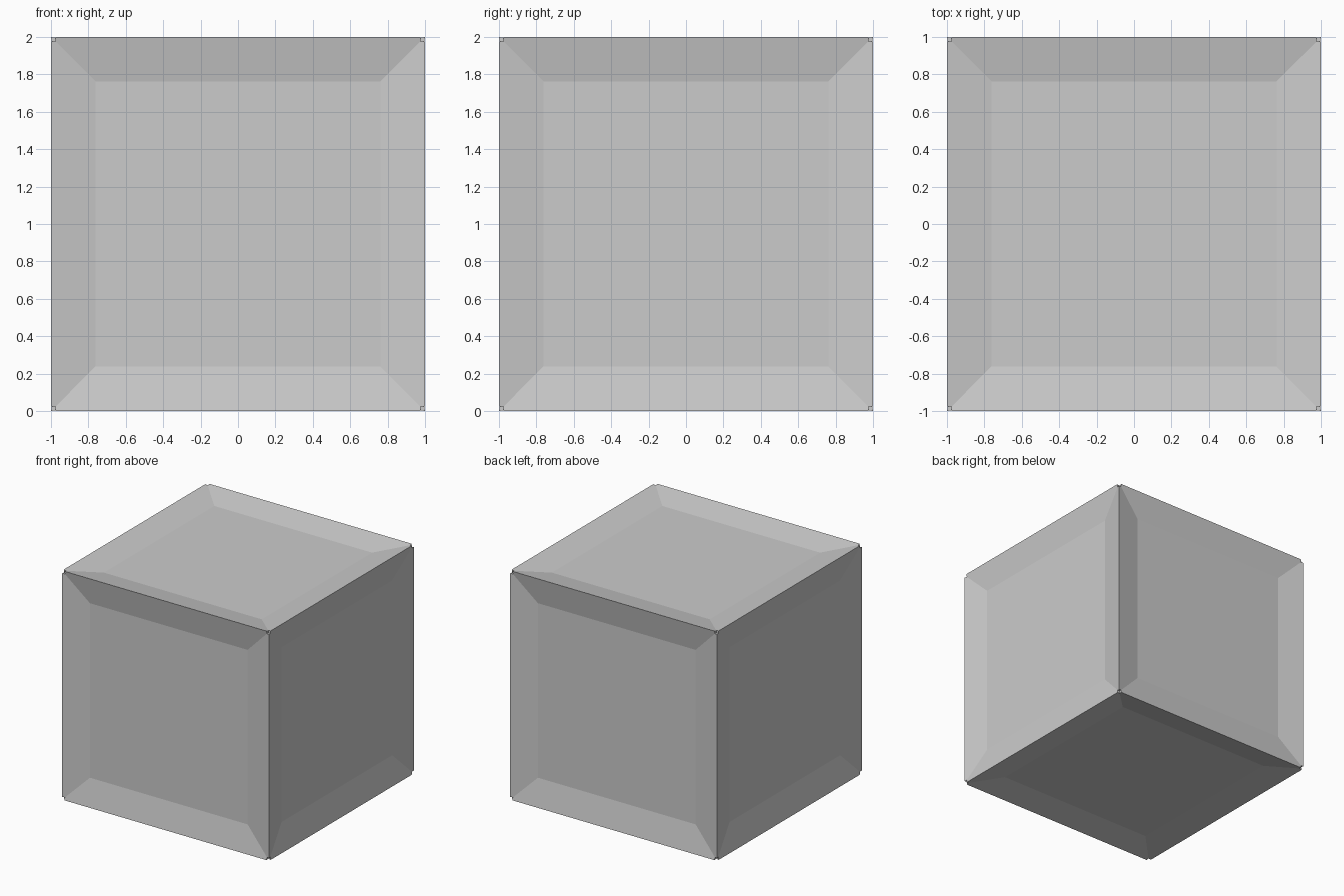
import bpy
import bmesh
from mathutils import Vector

SIZE = 2.0       # outer edge length
BORDER = 0.238   # frame width around each panel
DEPTH = 0.045    # panel recess
NOTCH = 0.024    # small square cut at each corner

cube = bpy.data.objects.get("Cube")
if cube:
    bpy.data.objects.remove(cube, do_unlink=True)

grey = bpy.data.materials.new("light_grey")
grey.use_nodes = True
colour = (0.6, 0.6, 0.6, 1.0)
grey.diffuse_color = colour
grey.node_tree.nodes["Principled BSDF"].inputs["Base Color"].default_value = colour


def make_object(name, bm):
    mesh = bpy.data.meshes.new(name)
    bm.to_mesh(mesh)
    bm.free()
    mesh.materials.append(grey)
    obj = bpy.data.objects.new(name, mesh)
    bpy.context.collection.objects.link(obj)
    return obj


# Box body with a recessed square panel on every side
bm = bmesh.new()
bmesh.ops.create_cube(bm, size=SIZE)
for face in list(bm.faces):
    bmesh.ops.inset_region(bm, faces=[face], thickness=BORDER, use_even_offset=True)
    bmesh.ops.translate(bm, verts=face.verts, vec=-DEPTH * face.normal)
bmesh.ops.translate(bm, verts=bm.verts, vec=(0, 0, SIZE / 2))
bmesh.ops.recalc_face_normals(bm, faces=bm.faces)
crate = make_object("crate_body", bm)

# Small cubes that cut the corner notches
bm = bmesh.new()
for x in (-1, 1):
    for y in (-1, 1):
        for z in (-1, 1):
            corner = Vector((x, y, z)) * SIZE / 2 + Vector((0, 0, SIZE / 2))
            made = bmesh.ops.create_cube(bm, size=2 * NOTCH)
            bmesh.ops.translate(bm, verts=made["verts"], vec=corner)
cutter = make_object("corner_cutter", bm)
cutter.hide_render = True
cutter.hide_set(True)

notches = crate.modifiers.new("corner_notches", "BOOLEAN")
notches.operation = "DIFFERENCE"
notches.solver = "EXACT"
notches.object = cutter
